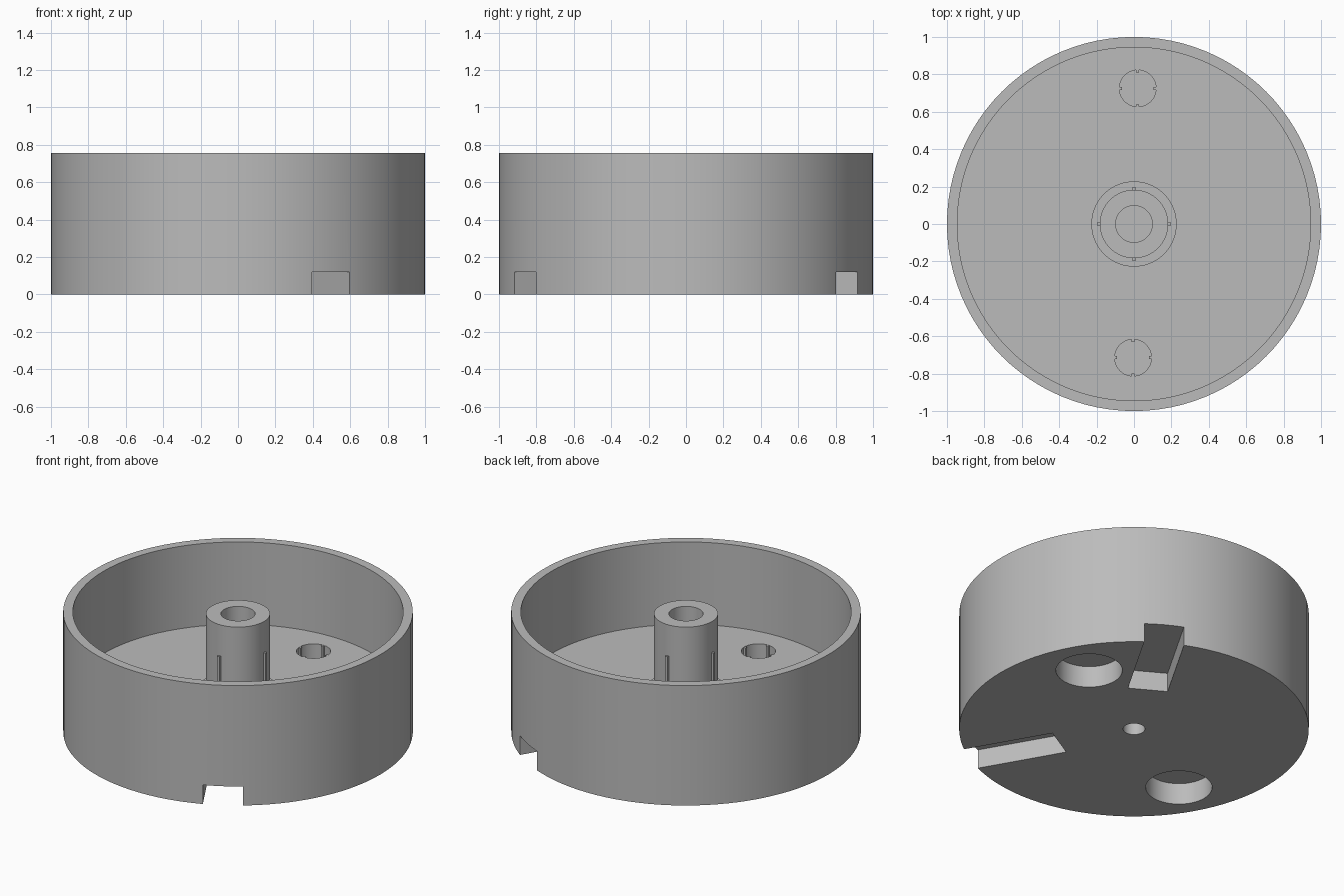
import bpy, bmesh, math
from mathutils import Matrix, Vector

cube = bpy.data.objects.get("Cube")
if cube:
    bpy.data.objects.remove(cube, do_unlink=True)

grey = bpy.data.materials.new("plain grey")
grey.use_nodes = True
grey.diffuse_color = (0.5, 0.5, 0.5, 1)
grey.node_tree.nodes["Principled BSDF"].inputs["Base Color"].default_value = grey.diffuse_color

FLOOR = 0.237


def finish(name, bm):
    bmesh.ops.recalc_face_normals(bm, faces=bm.faces)
    mesh = bpy.data.meshes.new(name)
    bm.to_mesh(mesh)
    bm.free()
    mesh.materials.append(grey)
    obj = bpy.data.objects.new(name, mesh)
    bpy.context.collection.objects.link(obj)
    return obj


def lathe(name, profile, steps):
    bm = bmesh.new()
    verts = [bm.verts.new((r, 0, z)) for r, z in profile]
    edges = [bm.edges.new(pair) for pair in zip(verts, verts[1:])]
    bmesh.ops.spin(bm, geom=verts + edges, cent=(0, 0, 0), axis=(0, 0, 1),
                   angle=math.tau, steps=steps)
    bmesh.ops.remove_doubles(bm, verts=bm.verts, dist=0.0001)
    return finish(name, bm)


def box(name, centre, size, angle=0):
    # Box placed in a frame turned about the vertical axis
    bm = bmesh.new()
    bmesh.ops.create_cube(bm, size=1)
    bmesh.ops.scale(bm, vec=size, verts=bm.verts)
    bmesh.ops.translate(bm, vec=centre, verts=bm.verts)
    bm.transform(Matrix.Rotation(angle, 4, "Z"))
    return finish(name, bm)


def cylinder(name, centre, radius, z0, z1):
    bm = bmesh.new()
    bmesh.ops.create_cone(bm, cap_ends=True, segments=48, radius1=radius, radius2=radius,
                          depth=z1 - z0)
    bmesh.ops.translate(bm, vec=(centre[0], centre[1], (z0 + z1) / 2), verts=bm.verts)
    return finish(name, bm)


def cut(target, cutter):
    cutter.hide_render = True
    mod = target.modifiers.new("cut", "BOOLEAN")
    mod.operation = "DIFFERENCE"
    mod.solver = "EXACT"
    mod.object = cutter
    bpy.context.view_layer.objects.active = target
    bpy.ops.object.modifier_apply(modifier=mod.name)
    bpy.data.objects.remove(cutter, do_unlink=True)


# Round cup with a hollow centre post, its collar and a blind hole underneath
body = lathe("cup_body", [
    (0, 0.13), (0.063, 0.13), (0.063, 0), (1, 0), (1, 0.757), (0.945, 0.757),
    (0.945, FLOOR), (0.228, FLOOR), (0.228, 0.275), (0.183, 0.275),
    (0.183, 0.745), (0.098, 0.745), (0.098, FLOOR), (0, FLOOR)], 96)

# Three radial slots under the base
for k in range(3):
    cut(body, box("slot_cutter", (0.855, 0, 0.01), (0.8, 0.23, 0.22),
                  math.radians(60 + 120 * k)))

# Two round pockets under the base
for degrees in (29, 209):
    a = math.radians(degrees)
    cut(body, cylinder("pocket_cutter", (0.717 * math.cos(a), 0.717 * math.sin(a)),
                       0.19, -0.1, 0.135))

# Two small blind holes in the floor, each gripped by four ribs
for side, hole in (("back", Vector((0.02, 0.725, 0))), ("front", Vector((-0.005, -0.715, 0)))):
    cut(body, cylinder("hole_cutter", hole, 0.098, 0.1, 0.3))
    for k in range(4):
        rib = box(f"{side}_hole_rib_{k + 1}", (0.094, 0, 0.168), (0.018, 0.016, 0.136),
                  k * math.pi / 2)
        rib.data.transform(Matrix.Translation(hole))

# Four ribs on the outside of the post
for k in range(4):
    box(f"post_rib_{k + 1}", (0.186, 0, 0.41), (0.022, 0.016, 0.28), k * math.pi / 2)

# Smooth round walls, crisp edges
bpy.ops.object.select_all(action="DESELECT")
body.select_set(True)
bpy.context.view_layer.objects.active = body
bpy.ops.object.shade_smooth_by_angle(angle=math.radians(30))
